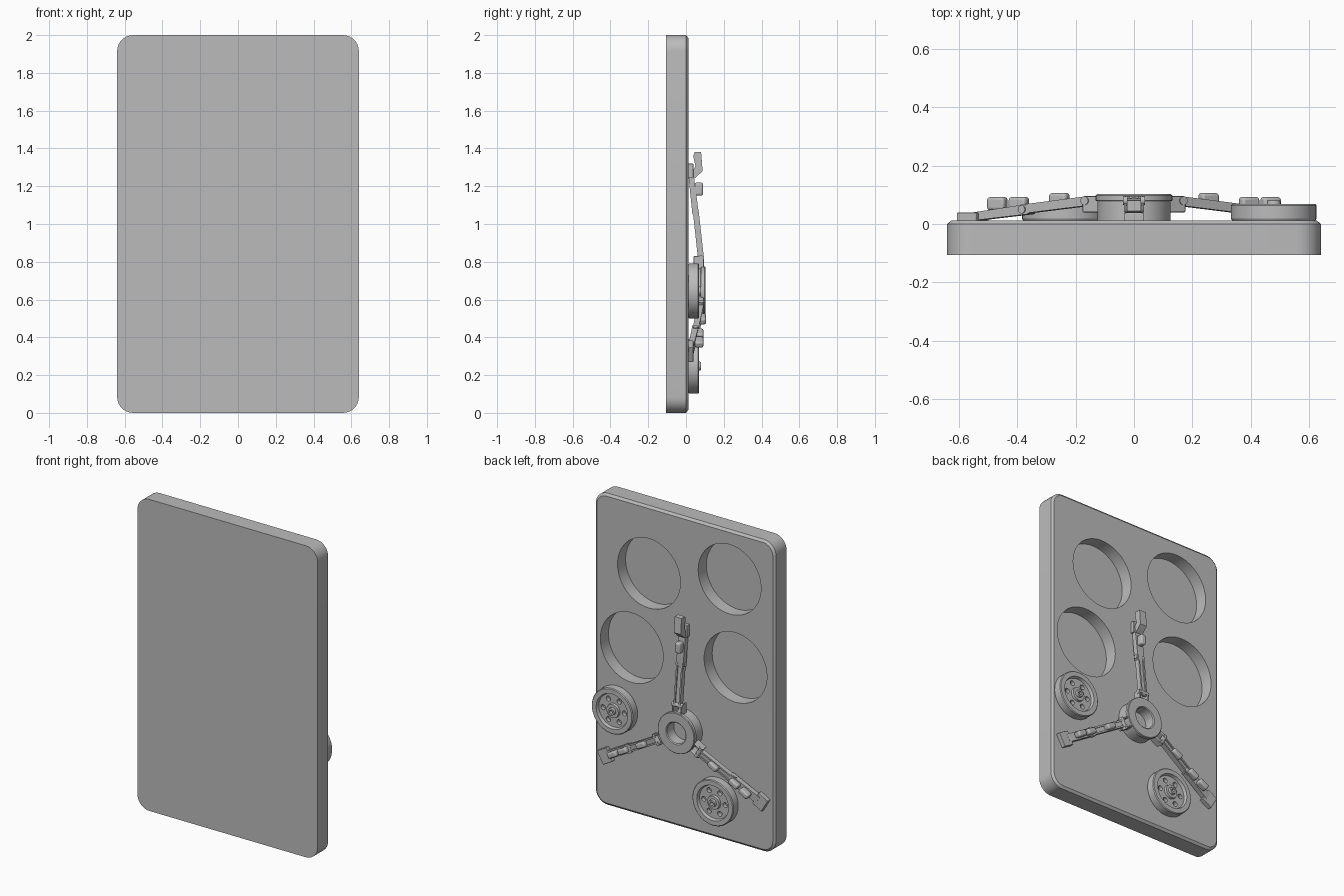
import bpy
import bmesh
from math import sin, cos, pi, radians
from mathutils import Matrix, Vector

if "Cube" in bpy.data.objects:
    bpy.data.objects.remove(bpy.data.objects["Cube"], do_unlink=True)

grey = bpy.data.materials.new("plain_grey")
grey.use_nodes = True
grey.diffuse_color = (0.5, 0.5, 0.5, 1)
grey.node_tree.nodes["Principled BSDF"].inputs["Base Color"].default_value = (0.5, 0.5, 0.5, 1)

HUB_Z = 0.645
FACE = 0.012          # back surface of the board


def finish(name, bm, matrix=None, smooth=True):
    bmesh.ops.remove_doubles(bm, verts=bm.verts, dist=0.00001)
    bmesh.ops.recalc_face_normals(bm, faces=bm.faces)
    mesh = bpy.data.meshes.new(name)
    bm.to_mesh(mesh)
    bm.free()
    mesh.materials.append(grey)
    obj = bpy.data.objects.new(name, mesh)
    bpy.context.collection.objects.link(obj)
    if matrix:
        obj.matrix_world = matrix
    if smooth:
        activate(obj)
        bpy.ops.object.shade_smooth_by_angle(angle=radians(30))
    return obj


def activate(obj):
    bpy.ops.object.select_all(action='DESELECT')
    obj.select_set(True)
    bpy.context.view_layer.objects.active = obj


def loft(name, rings, matrix=None):
    """Skin a stack of equal-length rings and cap both ends."""
    bm = bmesh.new()
    loops = [[bm.verts.new(p) for p in ring] for ring in rings]
    n = len(loops[0])
    for a, b in zip(loops, loops[1:]):
        for i in range(n):
            j = (i + 1) % n
            bm.faces.new((a[i], a[j], b[j], b[i]))
    bm.faces.new(loops[0])
    bm.faces.new(loops[-1])
    return finish(name, bm, matrix)


def circle(r, y, n=48):
    return [(r * cos(2 * pi * i / n), y, r * sin(2 * pi * i / n)) for i in range(n)]


def lathe(name, profile, at=(0, 0, 0), n=48):
    """Solid of revolution about y from (radius, y) pairs."""
    return loft(name, [circle(r, y, n) for r, y in profile], Matrix.Translation(at))


def prism(name, profile, half, matrix, x=0.0):
    """Extrude a (y, z) outline across x."""
    return loft(name, [[(x + s * half, y, z) for y, z in profile] for s in (-1, 1)], matrix)


def box(name, x, y, z, matrix, bevel=0.0):
    """Box from (min, max) ranges."""
    obj = prism(name, [(y[0], z[0]), (y[1], z[0]), (y[1], z[1]), (y[0], z[1])],
                (x[1] - x[0]) / 2, matrix, (x[0] + x[1]) / 2)
    if bevel:
        mod = obj.modifiers.new("rounding", 'BEVEL')
        mod.width = bevel
        mod.segments = 3
    return obj


def pin(name, half, y, z, r, matrix):
    n = 16
    outline = [(y + r * cos(2 * pi * i / n), z + r * sin(2 * pi * i / n)) for i in range(n)]
    return prism(name, outline, half, matrix)


def cut(obj, cutters):
    for cutter in cutters:
        cutter.hide_render = True
        mod = obj.modifiers.new("cut", 'BOOLEAN')
        mod.object = cutter
        mod.solver = 'EXACT'
        activate(obj)
        bpy.ops.object.modifier_apply(modifier=mod.name)
        bpy.data.objects.remove(cutter, do_unlink=True)
    activate(obj)
    bpy.ops.object.shade_smooth_by_angle(angle=radians(30))


def rounded_rect(inset, y, r=0.085, steps=8):
    ring = []
    for k, (sx, sz) in enumerate(((1, 1), (-1, 1), (-1, -1), (1, -1))):
        for i in range(steps + 1):
            a = (k + i / steps) * pi / 2
            ring.append((sx * (0.64 - r) + (r - inset) * cos(a), y,
                         1 + sz * (1 - r) + (r - inset) * sin(a)))
    return ring


# Board with chamfered back edge and four round pockets
board = loft("board", [rounded_rect(0, -0.106), rounded_rect(0, 0.0), rounded_rect(0.015, FACE)])
pockets = [(0.255, 1.57), (-0.318, 1.685), (0.377, 1.06), (-0.36, 1.13)]
cut(board, [lathe("pocket_cutter", [(0.223, -0.07), (0.223, 0.05)], (x, 0, z), 64)
            for x, z in pockets])

# Two wheels with recessed, drilled webs
for side, x, z in (("left", 0.478, HUB_Z), ("lower", -0.237, 0.248)):
    wheel = lathe(side + "_wheel", [
        (0.14, FACE - 0.004), (0.146, 0.018), (0.146, 0.064), (0.141, 0.069), (0.112, 0.069),
        (0.106, 0.05), (0.045, 0.05), (0.042, 0.064), (0.024, 0.064), (0.022, 0.08),
        (0.011, 0.08), (0.011, 0.05)], (x, 0, z))
    cut(wheel, [lathe("hole_cutter", [(0.016, 0.025), (0.016, 0.1)],
                      (x + 0.076 * cos(k * pi / 3), 0, z + 0.076 * sin(k * pi / 3)), 20)
                for k in range(6)])

# Central hub ring with a flange
lathe("hub", [(0.125, FACE - 0.004), (0.125, 0.078), (0.131, 0.08), (0.131, 0.098),
              (0.127, 0.102), (0.072, 0.102), (0.066, 0.097), (0.066, 0.03)], (0, 0, HUB_Z))

# Three folding arms, modelled pointing up and turned about the hub
for name, turn in (("upper", 0), ("left", 120), ("right", -120)):
    m = Matrix.Translation((0, 0, HUB_Z)) @ Matrix.Rotation(radians(turn), 4, 'Y')
    for s in (-1, 1):
        box(name + "_hub_lug", sorted((s * 0.024, s * 0.034)), (0.04, 0.094), (0.11, 0.185), m, 0.004)
        prism(name + "_inner_rail", [(0.035, 0.435), (0.066, 0.435), (0.096, 0.165), (0.064, 0.165)],
              0.005, m, s * 0.018)
    prism(name + "_inner_link", [(0.035, 0.43), (0.058, 0.43), (0.088, 0.17), (0.064, 0.17)], 0.017, m)
    prism(name + "_outer_link", [(0.012, 0.62), (0.04, 0.62), (0.066, 0.425), (0.062, 0.405),
                                 (0.034, 0.405)], 0.025, m)
    pin(name + "_root_pin", 0.038, 0.08, 0.175, 0.015, m)
    pin(name + "_middle_pin", 0.03, 0.05, 0.428, 0.014, m)

    # End foot, and a raised jaw on the upper arm
    foot = 0.035 if turn == 0 else 0.045
    box(name + "_foot", (-foot, foot), (FACE - 0.002, 0.039), (0.6, 0.675), m, 0.003)
    if turn == 0:
        prism("upper_jaw", [(0.03, 0.59), (0.05, 0.6), (0.088, 0.635), (0.08, 0.735),
                            (0.045, 0.735), (0.038, 0.715), (0.05, 0.66), (0.025, 0.62)], 0.024, m)

    # Rounded thumb knobs
    knobs = [(0.54, 0.09)] if turn == 0 else [(0.295, 0.106), (0.455, 0.092), (0.54, 0.092)]
    for z, top in knobs:
        box(name + "_knob", (-0.018, 0.018), (top - 0.045, top), (z - 0.034, z + 0.034), m, 0.01)
